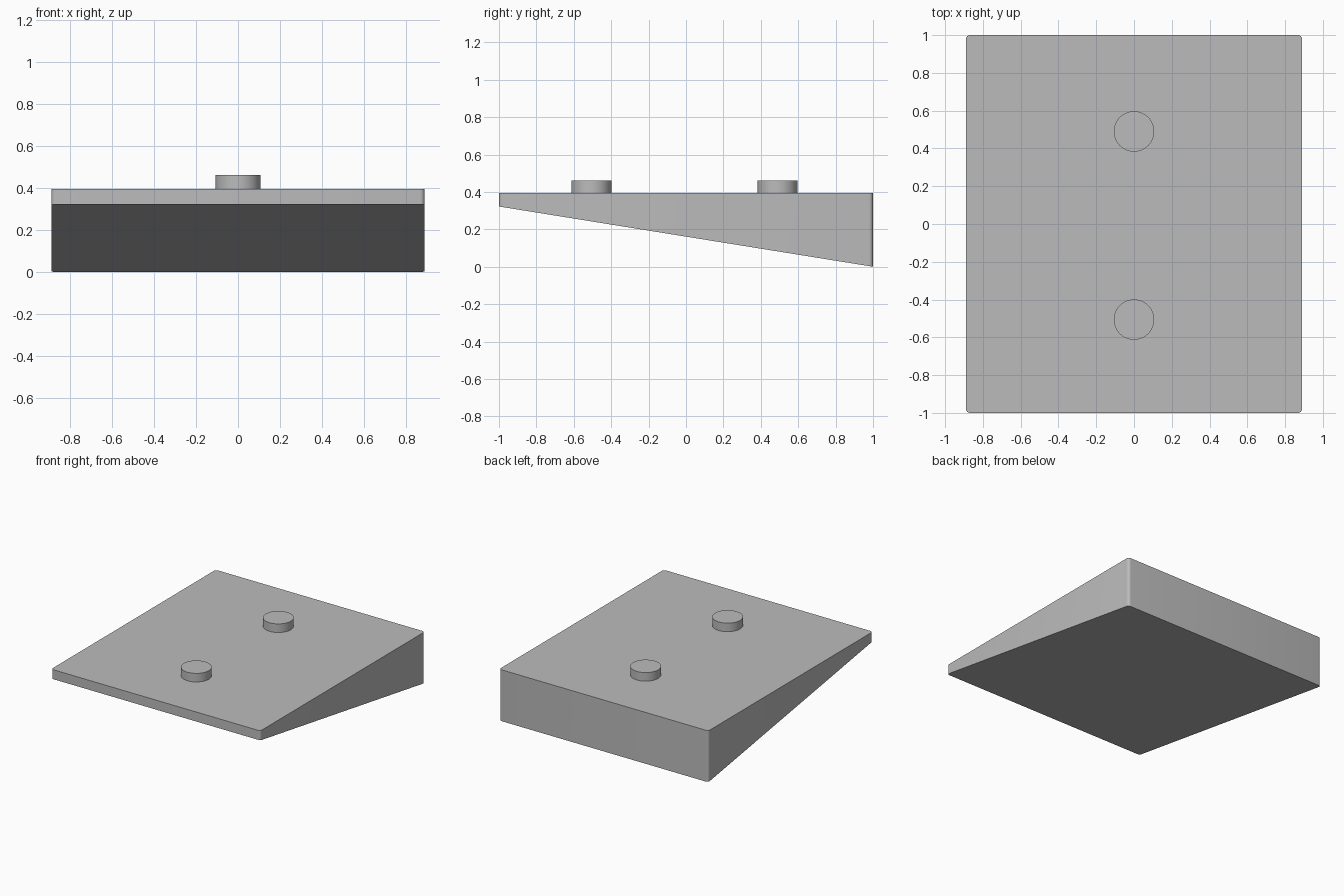
import bpy, bmesh
from math import radians

cube = bpy.data.objects.get("Cube")
if cube:
    bpy.data.objects.remove(cube, do_unlink=True)

HALF_W, HALF_L = 0.89, 1.0
TOP, FRONT_BOTTOM = 0.395, 0.322
STUD_TOP, STUD_R = 0.461, 0.107

grey = bpy.data.materials.new("mid grey")
grey.use_nodes = True
colour = (0.5, 0.5, 0.5, 1)
grey.diffuse_color = colour
grey.node_tree.nodes["Principled BSDF"].inputs["Base Color"].default_value = colour


def finish(obj, name):
    obj.name = name
    obj.data.materials.append(grey)
    bpy.ops.object.select_all(action='DESELECT')
    obj.select_set(True)
    bpy.context.view_layer.objects.active = obj
    bpy.ops.object.shade_smooth_by_angle(angle=radians(35))


# Wedge body: box with rounded upright corners and a sloping underside
bm = bmesh.new()
bmesh.ops.create_cube(bm, size=2)
for v in bm.verts:
    v.co.x *= HALF_W
    v.co.y *= HALF_L
uprights = [e for e in bm.edges if abs(e.verts[0].co.z - e.verts[1].co.z) > 1]
bmesh.ops.bevel(bm, geom=uprights, offset=0.022, segments=6, profile=0.5,
                affect='EDGES')
for v in bm.verts:
    slope = FRONT_BOTTOM * (HALF_L - v.co.y) / (2 * HALF_L)
    v.co.z = TOP if v.co.z > 0 else slope
mesh = bpy.data.meshes.new("wedge_body")
bm.to_mesh(mesh)
bm.free()
body = bpy.data.objects.new("wedge_body", mesh)
bpy.context.collection.objects.link(body)
finish(body, "wedge_body")

# Round studs on the top face
for name, y in (("front_stud", -0.506), ("back_stud", 0.49)):
    base = TOP - 0.01
    bpy.ops.mesh.primitive_cylinder_add(
        vertices=48, radius=STUD_R, depth=STUD_TOP - base,
        location=(0, y, (STUD_TOP + base) / 2))
    finish(bpy.context.object, name)
